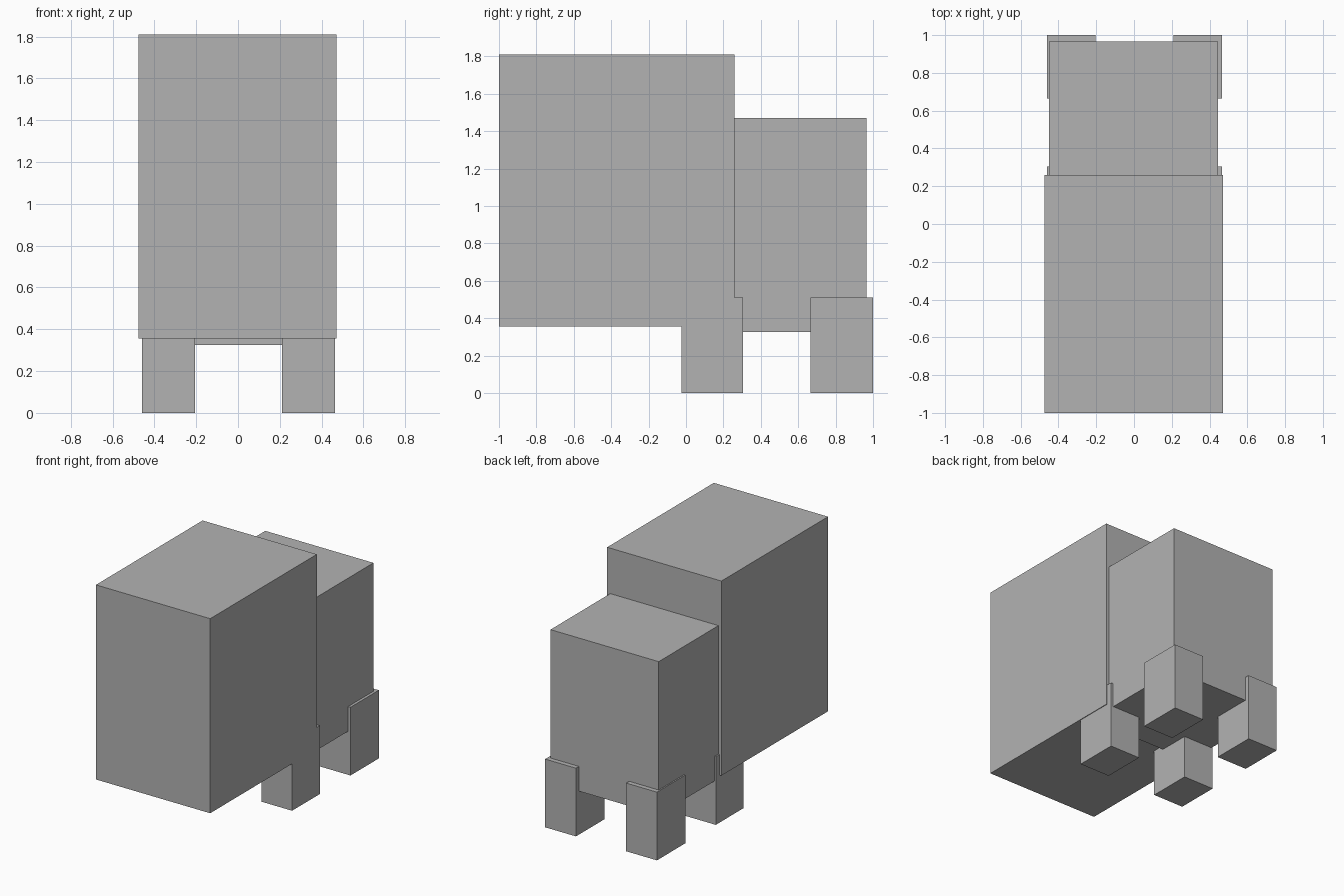
import bpy

# Remove the default cube
cube = bpy.data.objects.get("Cube")
if cube:
    bpy.data.objects.remove(cube, do_unlink=True)

# Single flat grey
grey = bpy.data.materials.new("plain grey")
grey.use_nodes = True
GREY = (0.45, 0.45, 0.45, 1)
grey.diffuse_color = GREY
grey.node_tree.nodes["Principled BSDF"].inputs["Base Color"].default_value = GREY


def box(name, x, y, z):
    """Add a box spanning the given (low, high) range on each axis."""
    spans = (x, y, z)
    bpy.ops.mesh.primitive_cube_add(size=1, location=[(a + b) / 2 for a, b in spans])
    ob = bpy.context.object
    ob.name = name
    ob.scale = [b - a for a, b in spans]
    bpy.ops.object.transform_apply(location=False, rotation=False, scale=True)
    ob.data.materials.append(grey)
    return ob


# Large head block at the front, smaller body block behind it
box("head", (-0.475, 0.47), (-1, 0.26), (0.355, 1.81))
box("body", (-0.45, 0.445), (0.07, 0.965), (0.325, 1.47))

# Four block legs
for end, y in (("front", (-0.025, 0.305)), ("back", (0.665, 1))):
    box(end + "_right_leg", (-0.46, -0.205), y, (0, 0.51))
    box(end + "_left_leg", (0.21, 0.465), y, (0, 0.51))
